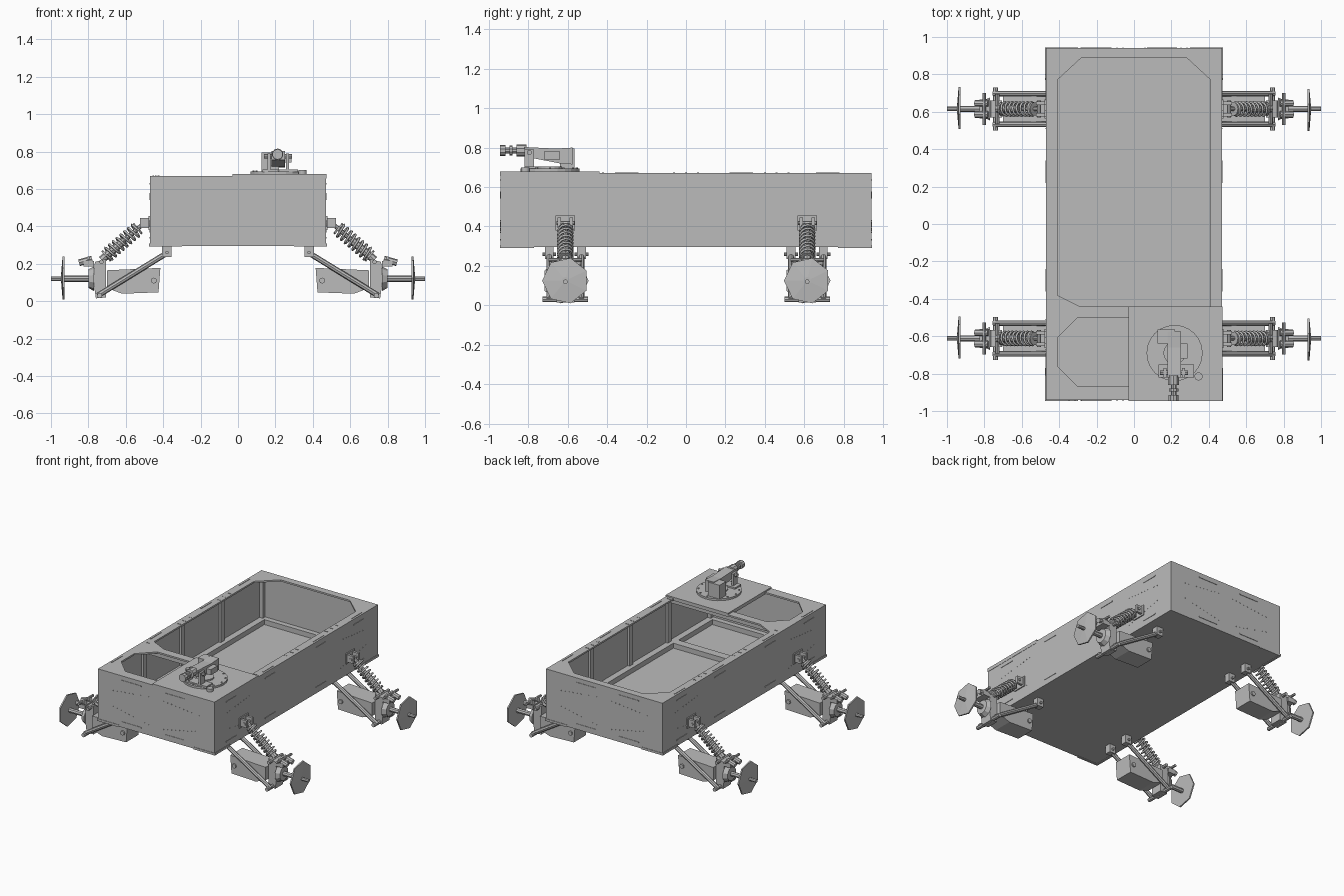
import bpy, bmesh, math
from mathutils import Vector, Matrix

if "Cube" in bpy.data.objects:
    bpy.data.objects.remove(bpy.data.objects["Cube"], do_unlink=True)

grey = bpy.data.materials.new("bare grey metal")
grey.use_nodes = True
grey.diffuse_color = (0.5, 0.5, 0.5, 1)
grey.node_tree.nodes["Principled BSDF"].inputs["Base Color"].default_value = (0.5, 0.5, 0.5, 1)


def finish(name, bm):
    bmesh.ops.recalc_face_normals(bm, faces=bm.faces)
    mesh = bpy.data.meshes.new(name)
    bm.to_mesh(mesh)
    bm.free()
    mesh.materials.append(grey)
    obj = bpy.data.objects.new(name, mesh)
    bpy.context.collection.objects.link(obj)
    return obj


def add_box(bm, lo, hi):
    lo, hi = Vector(lo), Vector(hi)
    size = [abs(v) for v in hi - lo]
    mat = Matrix.Translation((lo + hi) / 2) @ Matrix.Diagonal((*size, 1))
    bmesh.ops.create_cube(bm, size=1, matrix=mat)


def add_rod(bm, a, b, r1, r2=None, sides=8, turn=0):
    a, b = Vector(a), Vector(b)
    rot = (b - a).to_track_quat('Z', 'Y').to_matrix().to_4x4()
    mat = Matrix.Translation((a + b) / 2) @ rot @ Matrix.Rotation(turn, 4, 'Z')
    bmesh.ops.create_cone(bm, cap_ends=True, segments=sides, radius1=r1,
                          radius2=r1 if r2 is None else r2,
                          depth=(b - a).length, matrix=mat)


def add_prism(bm, points, axis, lo, hi):
    """Extrude a flat outline along x, y or z."""
    def place(p, d):
        return Vector({'x': (d, *p), 'y': (p[0], d, p[1]), 'z': (*p, d)}[axis])
    face = bm.faces.new([bm.verts.new(place(p, lo)) for p in points])
    new = bmesh.ops.extrude_face_region(bm, geom=[face])['geom']
    shift = place((0, 0), hi - lo)
    for v in new:
        if isinstance(v, bmesh.types.BMVert):
            v.co += shift


W, L, BOT, TOP, T = 0.47, 0.942, 0.295, 0.67, 0.014

# Hull: floor and thin walls
bm = bmesh.new()
add_box(bm, (-W, -L, BOT), (W, L, BOT + T))
finish("hull_floor", bm)
bm = bmesh.new()
for s in (-1, 1):
    add_box(bm, (s * W, -L, BOT), (s * (W - T), L, TOP))
    add_box(bm, (-W, s * L, BOT), (W, s * (L - T), TOP))
finish("hull_walls", bm)

# Top rim with gusseted corners around the two openings
bm = bmesh.new()
Z0, Z1 = TOP - 0.012, TOP
for s in (-1, 1):
    add_box(bm, (s * W, -L, Z0), (s * 0.41, L, Z1))
add_box(bm, (-W, 0.89, Z0), (W, L, Z1))
add_box(bm, (-W, -L, Z0), (W, -0.87, Z1))
add_box(bm, (-W, -0.5, Z0), (W, -0.44, Z1))


def gusset(x, y, dx, dy):
    add_prism(bm, [(x, y), (x + dx, y), (x, y + dy)], 'z', Z0, Z1)


for s in (-1, 1):
    gusset(s * 0.41, 0.89, -s * 0.13, -0.12)
gusset(-0.41, -0.44, 0.12, 0.06)
gusset(-0.41, -0.87, 0.11, 0.11)
gusset(-0.41, -0.5, 0.11, -0.11)
finish("top_rim", bm)

# Inner frame: floor rails, corner posts, ribs and cross beam
bm = bmesh.new()
for s in (-1, 1):
    add_box(bm, (s * W, -L, BOT), (s * 0.41, L, 0.345))
    add_box(bm, (-W, s * L, BOT), (W, s * 0.89, 0.345))
    for e in (-1, 1):
        add_box(bm, (s * W, e * L, BOT), (s * 0.43, e * 0.90, TOP - 0.01))
    for y in (-0.44, 0, 0.45):
        add_box(bm, (s * W, y - 0.02, BOT), (s * 0.44, y + 0.02, TOP - 0.01))
add_box(bm, (-W, -0.5, BOT), (W, -0.44, 0.345))
add_box(bm, (-W, -0.485, 0.625), (W, -0.455, TOP - 0.01))
finish("inner_frame", bm)

# Gun deck plate
bm = bmesh.new()
add_box(bm, (-0.03, -0.945, 0.655), (0.472, -0.44, 0.68))
finish("gun_deck", bm)

# Seam strips and edge clamps on the outer skin
bm = bmesh.new()
for s in (-1, 1):
    for y in (-0.75, -0.3, 0.28, 0.72):
        add_box(bm, (s * W, y - 0.06, 0.625), (s * (W + 0.003), y + 0.06, 0.632))
        add_box(bm, (s * W, y - 0.06, 0.335), (s * (W + 0.003), y + 0.06, 0.342))
        add_box(bm, (s * 0.45, y - 0.06, TOP), (s * 0.456, y + 0.06, TOP + 0.003))
    for x in (-0.2, 0.15):
        for z in (0.33, 0.632):
            add_box(bm, (x - 0.08, s * L, z), (x + 0.08, s * (L + 0.003), z + 0.007))
    for e in (-1, 1):
        add_box(bm, (s * 0.3, e * 0.93, BOT - 0.004), (s * 0.475, e * 0.945, BOT + 0.012))
        add_box(bm, (s * 0.46, e * 0.77, BOT - 0.004), (s * 0.475, e * 0.945, BOT + 0.012))
finish("seam_strips", bm)

# Rivet rows on skin and rim
bm = bmesh.new()
for s in (-1, 1):
    for i in range(10):
        d = 0.06 + i * 0.032
        for z in (0.575 - 0.01 * i / 3, 0.37 + 0.02 * i / 3):
            for e in (-1, 1):
                add_rod(bm, (e * d, s * L, z), (e * d, s * (L + 0.003), z), 0.003, sides=6)
                y = e * (0.45 + d)
                add_rod(bm, (s * W, y, z), (s * (W + 0.003), y, z), 0.003, sides=6)
    for y in (-0.42, -0.06, 0, 0.06, 0.4, 0.46, 0.52):
        for x in (0.425, 0.44):
            add_rod(bm, (s * x, y, TOP), (s * x, y, TOP + 0.003), 0.005, sides=6)
finish("rivets", bm)


def spring(name, a, b, radius, wire, turns):
    a, b = Vector(a), Vector(b)
    rot = (b - a).to_track_quat('Z', 'Y')
    curve = bpy.data.curves.new(name, 'CURVE')
    curve.dimensions = '3D'
    curve.bevel_depth, curve.bevel_resolution = wire, 1
    line = curve.splines.new('POLY')
    n = turns * 12
    line.points.add(n)
    for i, p in enumerate(line.points):
        t = i / 12 * math.tau
        c = a.lerp(b, i / n) + rot @ Vector((math.cos(t) * radius, math.sin(t) * radius, 0))
        p.co = (*c, 1)
    curve.materials.append(grey)
    obj = bpy.data.objects.new(name, curve)
    bpy.context.collection.objects.link(obj)
    mesh = bpy.data.meshes.new_from_object(
        obj.evaluated_get(bpy.context.evaluated_depsgraph_get()))
    bpy.data.objects.remove(obj)
    bpy.context.collection.objects.link(bpy.data.objects.new(name, mesh))


def suspension(s, y, tag):
    """One corner: s is the side sign, y the axle position."""
    def P(x, dy, z):
        return (s * x, y + dy, z)

    # Gearbox
    bm = bmesh.new()
    add_prism(bm, [(s * x, z) for x, z in
                   ((0.415, 0.178), (0.425, 0.047), (0.62, 0.04), (0.7, 0.07), (0.7, 0.165))],
              'y', y - 0.07, y + 0.07)
    add_rod(bm, P(0.45, -0.08, 0.11), P(0.45, 0.08, 0.11), 0.016)
    finish("gearbox_" + tag, bm)
    # Upright holding the axle
    bm = bmesh.new()
    add_prism(bm, [(s * x, z) for x, z in
                   ((0.705, 0.02), (0.76, 0.015), (0.775, 0.12), (0.765, 0.21), (0.705, 0.225))],
              'y', y - 0.045, y + 0.045)
    add_rod(bm, P(0.74, -0.115, 0.03), P(0.74, 0.115, 0.03), 0.014)
    add_rod(bm, P(0.73, -0.08, 0.21), P(0.73, 0.08, 0.21), 0.012)
    finish("upright_" + tag, bm)
    # Lower arms with hull brackets
    bm = bmesh.new()
    for d in (-0.082, 0.082):
        add_rod(bm, P(0.375, d, 0.26), P(0.75, d, 0.03), 0.015)
        add_box(bm, P(0.355, d - 0.022, 0.235), P(0.405, d + 0.022, BOT))
        add_rod(bm, P(0.38, d - 0.035, 0.26), P(0.38, d + 0.035, 0.26), 0.009)
    finish("lower_arms_" + tag, bm)
    # Shock absorber and its spring
    top, low = Vector(P(0.51, 0, 0.41)), Vector(P(0.73, 0, 0.22))
    bm = bmesh.new()
    add_rod(bm, top, low, 0.012)
    add_rod(bm, top.lerp(low, 0.45), low, 0.021)
    for t in (0.12, 0.88):
        add_rod(bm, top.lerp(low, t - 0.02), top.lerp(low, t + 0.02), 0.036, sides=10)
    for d in (-0.03, 0.03):
        add_box(bm, P(0.468, d - 0.009, 0.392), P(0.525, d + 0.009, 0.445))
    add_box(bm, P(0.468, -0.05, 0.38), P(0.478, 0.05, 0.455))
    add_rod(bm, P(0.508, -0.046, 0.418), P(0.508, 0.046, 0.418), 0.01)
    finish("shock_absorber_" + tag, bm)
    spring("spring_" + tag, top.lerp(low, 0.13), top.lerp(low, 0.87), 0.036, 0.0065, 8)
    # Brake unit
    bm = bmesh.new()
    add_box(bm, P(0.77, -0.05, 0.185), P(0.825, 0.05, 0.215))
    add_rod(bm, P(0.78, -0.03, 0.225), P(0.85, -0.03, 0.205), 0.018)
    add_rod(bm, P(0.78, 0.03, 0.225), P(0.85, 0.03, 0.205), 0.018)
    add_rod(bm, P(0.8, -0.085, 0.23), P(0.8, 0.085, 0.23), 0.009)
    add_rod(bm, P(0.77, 0, 0.12), P(0.8, 0, 0.12), 0.065, 0.05, 10)
    finish("brake_unit_" + tag, bm)
    # Hub disc on its axle
    bm = bmesh.new()
    add_rod(bm, P(0.76, 0, 0.12), P(0.94, 0, 0.12), 0.017)
    add_rod(bm, P(0.93, 0, 0.12), P(1.0, 0, 0.12), 0.012)
    add_rod(bm, P(0.928, 0, 0.125), P(0.938, 0, 0.125), 0.118, sides=7, turn=math.pi / 2)
    add_rod(bm, P(0.938, 0, 0.125), P(0.946, 0, 0.125), 0.118, 0.02, 7, math.pi / 2)
    finish("hub_disc_" + tag, bm)


for s, side in ((-1, "right"), (1, "left")):
    for y, end in ((-0.612, "front"), (0.615, "rear")):
        suspension(s, y, end + "_" + side)

# Turret ring
cx, cy = 0.217, -0.69
bm = bmesh.new()
add_rod(bm, (cx, cy, 0.68), (cx, cy, 0.694), 0.15, sides=24)
add_rod(bm, (cx, cy, 0.69), (cx, cy, 0.704), 0.06, sides=16)
add_rod(bm, (0.345, -0.815, 0.68), (0.345, -0.815, 0.7), 0.022, sides=12)
for i in range(12):
    t = i * math.tau / 12
    x, y = cx + 0.135 * math.cos(t), cy + 0.135 * math.sin(t)
    add_rod(bm, (x, y, 0.69), (x, y, 0.699), 0.006, sides=6)
finish("turret_ring", bm)

# Gun mount
bm = bmesh.new()
add_box(bm, (0.13, -0.82, 0.69), (0.32, -0.75, 0.705))
for x in (0.165, 0.265):
    add_box(bm, (x - 0.008, -0.82, 0.69), (x + 0.008, -0.77, 0.79))
add_box(bm, (0.125, -0.64, 0.694), (0.22, -0.565, 0.795))
add_rod(bm, (0.14, -0.795, 0.775), (0.29, -0.795, 0.775), 0.013)
finish("gun_mount", bm)

# Gun receiver and barrel
bm = bmesh.new()
add_prism(bm, [(-0.82, 0.755), (-0.82, 0.803), (-0.66, 0.795), (-0.575, 0.8),
               (-0.575, 0.715), (-0.64, 0.72)], 'x', 0.178, 0.25)
add_box(bm, (0.25, -0.72, 0.74), (0.285, -0.64, 0.78))
finish("gun_receiver", bm)
bm = bmesh.new()
for y0, y1, r in ((-0.945, -0.915, 0.028), (-0.92, -0.81, 0.016),
                  (-0.895, -0.88, 0.026), (-0.86, -0.81, 0.031)):
    add_rod(bm, (0.212, y0, 0.785), (0.212, y1, 0.785), r, sides=10)
finish("gun_barrel", bm)
